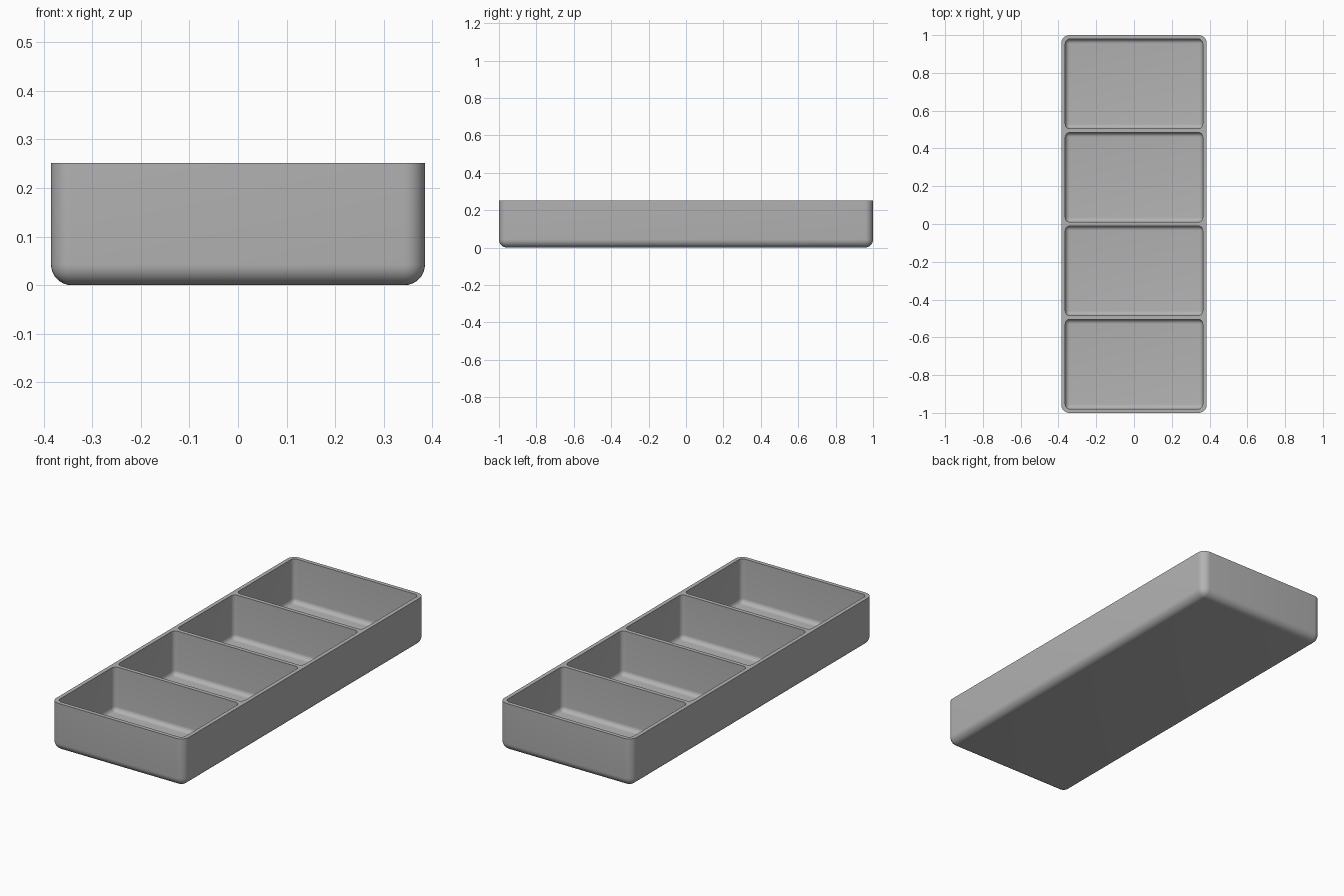
import bpy
import bmesh
import math
from mathutils import Matrix, Vector

cube = bpy.data.objects.get("Cube")
if cube:
    bpy.data.objects.remove(cube, do_unlink=True)

WIDTH, LENGTH, HEIGHT = 0.77, 2.0, 0.252
WALL = 0.021
OUTER_RADIUS = 0.043
INNER_RADIUS = 0.024
COUNT = 4

grey = bpy.data.materials.new("grey_plastic")
colour = (0.45, 0.45, 0.45, 1)
grey.diffuse_color = colour
grey.use_nodes = True
grey.node_tree.nodes["Principled BSDF"].inputs["Base Color"].default_value = colour


def open_top_block(name, size, y, bottom, radius):
    """Block with rounded bottom and upright edges and a sharp flat top."""
    bm = bmesh.new()
    centre = Vector((0, y, bottom + size[2] / 2))
    bmesh.ops.create_cube(bm, size=1, matrix=Matrix.LocRotScale(centre, None, Vector(size)))
    rounded = [e for e in bm.edges if any(v.co.z < centre.z for v in e.verts)]
    bmesh.ops.bevel(bm, geom=rounded, offset=radius, segments=8,
                    profile=0.5, affect='EDGES', clamp_overlap=True)
    mesh = bpy.data.meshes.new(name)
    bm.to_mesh(mesh)
    bm.free()
    mesh.materials.append(grey)
    obj = bpy.data.objects.new(name, mesh)
    bpy.context.collection.objects.link(obj)
    return obj


# Outer shell
tray = open_top_block("divided_tray", (WIDTH, LENGTH, HEIGHT), 0, 0, OUTER_RADIUS)
bpy.context.view_layer.objects.active = tray
tray.select_set(True)

# Four equal compartments cut from the top
pocket = (LENGTH - WALL * (COUNT + 1)) / COUNT
for i in range(COUNT):
    y = (i - (COUNT - 1) / 2) * (pocket + WALL)
    cutter = open_top_block("compartment_cutter", (WIDTH - 2 * WALL, pocket, HEIGHT),
                            y, WALL, INNER_RADIUS)
    cutter.hide_render = True
    cut = tray.modifiers.new("compartment", 'BOOLEAN')
    cut.operation = 'DIFFERENCE'
    cut.solver = 'EXACT'
    cut.object = cutter
    bpy.ops.object.modifier_apply(modifier=cut.name)
    bpy.data.objects.remove(cutter, do_unlink=True)

# Smooth fillets, crisp rim
bpy.ops.object.shade_smooth_by_angle(angle=math.radians(35))
